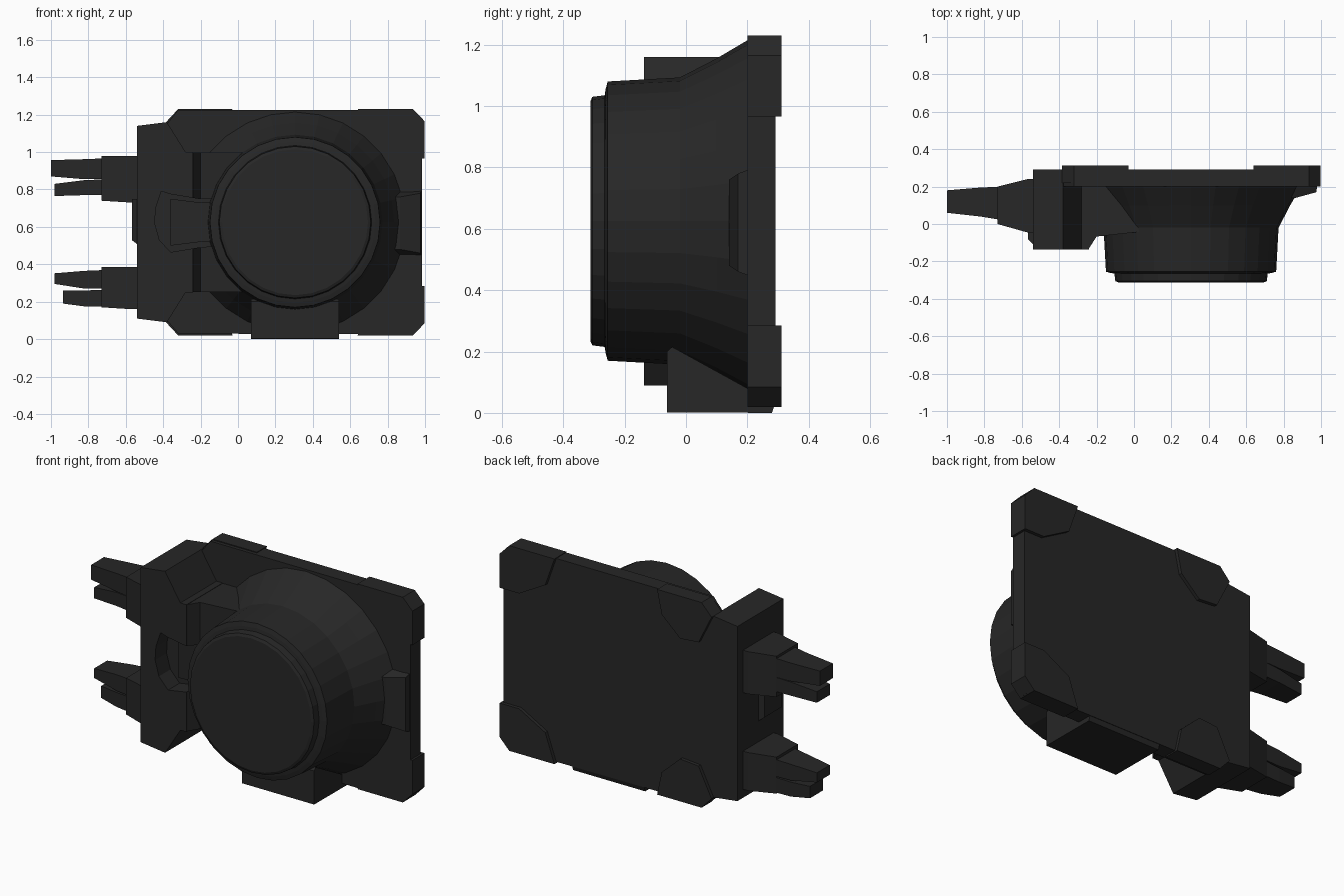
import bpy, bmesh, math

if "Cube" in bpy.data.objects:
    bpy.data.objects.remove(bpy.data.objects["Cube"])

mat = bpy.data.materials.new("dark_plastic")
mat.diffuse_color = (0.02, 0.02, 0.02, 1)
mat.use_nodes = True
mat.node_tree.nodes["Principled BSDF"].inputs["Base Color"].default_value = mat.diffuse_color
CX, CZ = 0.305, 0.625      # axis of the round drum


def loft(name, rings):
    """Skin a list of equal-length point rings and cap both ends."""
    bm = bmesh.new()
    vs = [[bm.verts.new(p) for p in r] for r in rings]
    n = len(rings[0])
    for a, b in zip(vs, vs[1:]):
        for i in range(n):
            j = (i + 1) % n
            bm.faces.new((a[i], a[j], b[j], b[i]))
    bm.faces.new(vs[0][::-1])
    bm.faces.new(vs[-1])
    bmesh.ops.recalc_face_normals(bm, faces=bm.faces)
    me = bpy.data.meshes.new(name)
    bm.to_mesh(me)
    bm.free()
    ob = bpy.data.objects.new(name, me)
    bpy.context.collection.objects.link(ob)
    me.materials.append(mat)
    return ob


def prism(name, pts, axis, a, b):
    """Extrude a 2D outline along x (y,z), y (x,z) or z (x,y)."""
    put = {"x": lambda p, t: (t, p[0], p[1]),
           "y": lambda p, t: (p[0], t, p[1]),
           "z": lambda p, t: (p[0], p[1], t)}[axis]
    return loft(name, [[put(p, t) for p in pts] for t in (a, b)])


def bar(name, stations):
    """Rectangular bar along x from (x, y0, y1, z0, z1) stations."""
    return loft(name, [[(x, y0, z0), (x, y1, z0), (x, y1, z1), (x, y0, z1)]
                       for x, y0, y1, z0, z1 in stations])


def flip(pts):
    return [(x, 2 * CZ - z) for x, z in pts]


# Back plate with clipped corners
prism("back_plate", [(-0.32, 0.03), (0.94, 0.025), (0.985, 0.08), (0.985, 1.17),
                     (0.93, 1.225), (-0.32, 1.225), (-0.38, 1.15), (-0.38, 0.1)],
      "y", 0.2, 0.292)

# Raised corner pads, mirrored top to bottom
right_pad = [(0.64, 1.23), (0.935, 1.23), (0.998, 1.165), (0.998, 0.965),
             (0.87, 0.965), (0.7, 1.06)]
left_pad = [(-0.385, 1.16), (-0.32, 1.23), (-0.03, 1.23), (-0.06, 1.09),
            (-0.18, 0.98), (-0.3, 0.99)]
for side, pad, y0 in (("right", right_pad, 0.2), ("left", left_pad, 0.22)):
    prism(f"{side}_upper_pad", pad, "y", y0, 0.312)
    prism(f"{side}_lower_pad", flip(pad), "y", y0, 0.312)

# Round drum: flared skirt, barrel, shoulder and end cap
profile = [(0.595, 0.21), (0.53, 0.1), (0.468, -0.02), (0.455, -0.255),
           (0.43, -0.262), (0.41, -0.265), (0.405, -0.305), (0.39, -0.312)]
N = 28
loft("drum", [[(CX + r * math.cos(2 * math.pi * i / N), y,
                CZ + r * math.sin(2 * math.pi * i / N)) for i in range(N)]
              for r, y in profile])

# Terminal housing on the left, and the bridge joining it to the drum
housing = prism("terminal_housing",
                [(-0.54, 0.11), (-0.54, 1.14), (-0.38, 1.16), (-0.28, 1.0), (-0.24, 1.0),
                 (-0.24, 0.25), (-0.28, 0.25), (-0.38, 0.09)], "y", -0.137, 0.292)
bridge = prism("housing_bridge", [(-0.245, -0.137), (-0.2, -0.067), (0.05, -0.04),
                                  (0.05, 0.22), (-0.245, 0.22)], "z", 0.252, 0.998)

# Pocket in the housing front
pocket = prism("pocket_cutter", [(-0.41, 0.79), (-0.36, 0.775), (-0.21, 0.75), (-0.1, 0.75),
                                 (-0.1, 0.5), (-0.21, 0.49), (-0.36, 0.465), (-0.42, 0.53),
                                 (-0.445, 0.62), (-0.44, 0.7)], "y", -0.3, -0.03)
pocket.hide_render = True
pocket.hide_viewport = True
for ob in (housing, bridge):
    m = ob.modifiers.new("pocket", "BOOLEAN")
    m.object = pocket
    m.solver = "EXACT"
# Tongue inside the pocket
bar("pocket_tongue", [(-0.36, -0.04, 0.05, 0.5, 0.75), (-0.2, -0.06, 0.05, 0.52, 0.73),
                      (-0.1, -0.06, 0.05, 0.52, 0.73)])

# Two connectors, each a tapered socket with two prongs
connectors = {
    "upper": ((0.73, 0.98), [(-1.0, 0.87, 0.957, 0.855, 0.967),
                             (-0.98, 0.765, 0.83, 0.77, 0.855)]),
    "lower": ((0.16, 0.385), [(-0.98, 0.295, 0.352, 0.27, 0.37),
                              (-0.935, 0.19, 0.26, 0.175, 0.265)]),
}
for label, ((z0, z1), prongs) in connectors.items():
    bar(f"{label}_socket", [(-0.5, -0.045, 0.24, z0, z1), (-0.57, -0.045, 0.24, z0, z1),
                            (-0.73, 0.0, 0.2, z0 + 0.01, z1)])
    for i, (x, a, b, c, d) in enumerate(prongs):
        bar(f"{label}_prong_{i + 1}", [(-0.7, 0.02, 0.2, c, d), (-0.82, 0.04, 0.195, c, d - 0.005),
                                       (x, 0.06, 0.18, a, b)])

# Rib between the connectors
bar("side_rib", [(-0.53, -0.12, 0.1, 0.5, 0.75), (-0.568, -0.08, 0.08, 0.53, 0.75)])

# Foot block below the drum
prism("foot_block", [(-0.062, 0.002), (0.28, 0.0), (0.29, 0.03), (0.2, 0.08),
                     (-0.045, 0.215), (-0.062, 0.2)], "x", 0.07, 0.54)

# Clip on the right edge
loft("edge_clip", [[(0.82, 0.14, a), (0.865, 0.14, a), (0.975, 0.17, b), (0.985, 0.25, c),
                    (0.82, 0.25, c)] for a, b, c in ((0.48, 0.46, 0.43), (0.76, 0.78, 0.81))])
